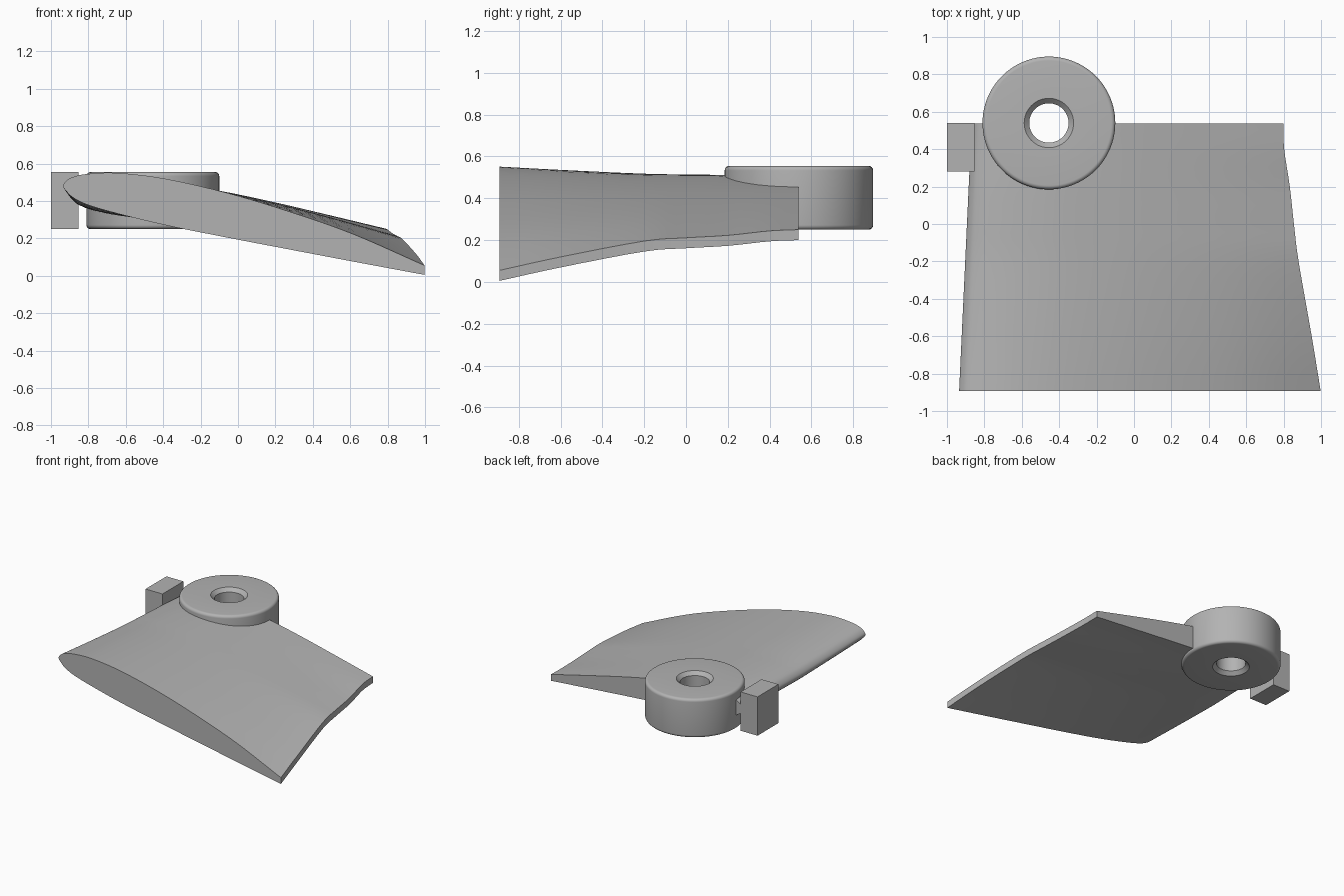
import bpy, bmesh, math
from mathutils import Vector

if "Cube" in bpy.data.objects:
    bpy.data.objects.remove(bpy.data.objects["Cube"])

grey = bpy.data.materials.new("plain_grey")
grey.use_nodes = True
grey.diffuse_color = (0.45, 0.45, 0.45, 1)
grey.node_tree.nodes["Principled BSDF"].inputs["Base Color"].default_value = grey.diffuse_color


def finish(name, bm, smooth=True):
    bmesh.ops.recalc_face_normals(bm, faces=bm.faces)
    mesh = bpy.data.meshes.new(name)
    bm.to_mesh(mesh)
    bm.free()
    mesh.materials.append(grey)
    obj = bpy.data.objects.new(name, mesh)
    bpy.context.collection.objects.link(obj)
    bpy.ops.object.select_all(action='DESELECT')
    obj.select_set(True)
    bpy.context.view_layer.objects.active = obj
    if smooth:
        bpy.ops.object.shade_smooth_by_angle(angle=math.radians(30))
    return obj


def smooth_path(points, steps):
    """Catmull-Rom curve through the points."""
    p = [Vector(q) for q in points]
    p = [2 * p[0] - p[1]] + p + [2 * p[-1] - p[-2]]
    out = []
    for a, b, c, d in zip(p, p[1:], p[2:], p[3:]):
        for i in range(steps):
            t = i / steps
            out.append(0.5 * (2 * b + (c - a) * t + (2 * a - 5 * b + 4 * c - d) * t * t
                              + (3 * b - a - 3 * c + d) * t ** 3))
    return out + [p[-2]]


def loft(bm, rings, caps):
    rows = [[bm.verts.new(v) for v in ring] for ring in rings]
    n = len(rows[0])
    pairs = list(zip(rows, rows[1:])) if caps else list(zip(rows, rows[1:] + rows[:1]))
    for r, s in pairs:
        for i in range(n):
            j = (i + 1) % n
            bm.faces.new((r[i], r[j], s[j], s[i]))
    if caps:
        bm.faces.new(rows[0])
        bm.faces.new(rows[-1])


def lathe(bm, profile, centre, sides=96):
    rings = []
    for r, z in profile:
        rings.append([(centre[0] + r * math.cos(k * math.tau / sides),
                       centre[1] + r * math.sin(k * math.tau / sides), z) for k in range(sides)])
    loft(bm, rings, False)


HUB = (-0.455, 0.54)
BOTTOM, TOP = 0.25, 0.555

# Blade: chord fraction, tip upper z, tip lower z, root upper z, root lower z
foil = [(0.01, 0.51, 0.45, 0.453, 0.388), (0.03, 0.53, 0.415, 0.475, 0.365),
        (0.07, 0.545, 0.378, 0.495, 0.345), (0.15, 0.55, 0.333, 0.505, 0.319),
        (0.28, 0.52, 0.272, 0.50, 0.30), (0.45, 0.445, 0.206, 0.458, 0.275),
        (0.62, 0.347, 0.143, 0.40, 0.253), (0.8, 0.225, 0.077, 0.33, 0.228),
        (1.0, 0.055, 0.005, 0.25, 0.20)]
outline = ([(t, a, c) for t, a, b, c, d in reversed(foil)] + [(0, 0.48, 0.42)]
           + [(t, b, d) for t, a, b, c, d in foil])
outline = smooth_path(outline, 5)
# Span: y, trailing edge x, blend from tip to root section
span = smooth_path([(-0.893, 0.998, 0), (-0.6, 0.95, 0.33), (-0.2, 0.88, 0.72), (0, 0.855, 0.8),
                    (0.2, 0.833, 0.86), (0.4, 0.803, 0.97), (0.537, 0.798, 1)], 4)
rings = []
for y, trail, w in span:
    lead = -0.935 + 0.067 * (y + 0.893) / 1.43
    rings.append([(lead + t * (trail - lead), y, tip + w * (root - tip)) for t, tip, root in outline])
bm = bmesh.new()
loft(bm, rings, True)
blade = finish("blade", bm, False)

# Clear the blade out of the hub bore
bm = bmesh.new()
bmesh.ops.create_cone(bm, cap_ends=True, segments=64, radius1=0.28, radius2=0.28, depth=2)
bmesh.ops.translate(bm, vec=(*HUB, 0.4), verts=bm.verts)
cutter = finish("bore_cutter", bm, False)
cutter.hide_render = True
cut = blade.modifiers.new("bore", 'BOOLEAN')
cut.object = cutter
cut.solver = 'EXACT'
bpy.context.view_layer.objects.active = blade
bpy.ops.object.modifier_apply(modifier=cut.name)
bpy.data.objects.remove(cutter)
blade.select_set(True)
bpy.ops.object.shade_smooth_by_angle(angle=math.radians(30))

# Hub: rounded rim, bore chamfered at both ends
R, BORE, FILLET, CHAMFER = 0.355, 0.105, 0.022, 0.027
rim = [(R - FILLET + FILLET * math.cos(a), TOP - FILLET + FILLET * math.sin(a))
       for a in (k * math.pi / 12 for k in range(7))]
upper = rim + [(BORE + CHAMFER, TOP), (BORE, TOP - CHAMFER)]
lower = [(r, BOTTOM + TOP - z) for r, z in reversed(upper)]
bm = bmesh.new()
lathe(bm, upper + lower, HUB)
finish("hub", bm)

# Stop block beside the hub
bm = bmesh.new()
bmesh.ops.create_cube(bm, size=1)
bmesh.ops.scale(bm, vec=(0.147, 0.26, TOP - BOTTOM), verts=bm.verts)
bmesh.ops.translate(bm, vec=(-0.9265, 0.41, (TOP + BOTTOM) / 2), verts=bm.verts)
finish("stop_block", bm, False)
